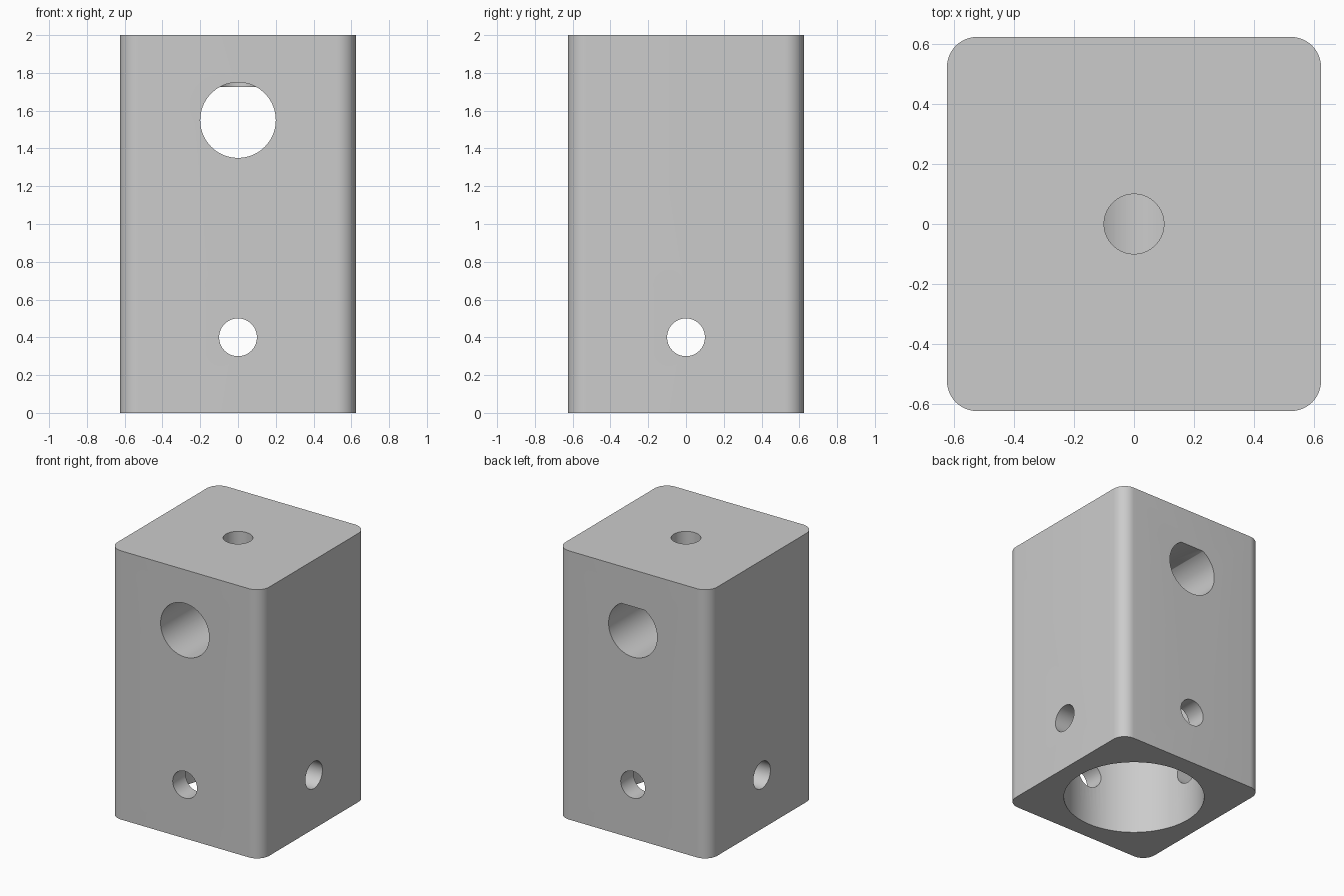
import bpy
import bmesh
import math
from mathutils import Matrix, Vector

old = bpy.data.objects.get("Cube")
if old:
    bpy.data.objects.remove(old, do_unlink=True)

WIDTH, HEIGHT, CORNER = 1.25, 2.0, 0.1
SHAFT_Z, SHAFT_R, FLAT_Z = 1.55, 0.2, 1.725
PIN_Z, PIN_R = 0.4, 0.1
BORE_R, BORE_DEPTH = 0.485, 1.0

grey = bpy.data.materials.new("plain grey")
grey.use_nodes = True
grey.diffuse_color = (0.6, 0.6, 0.6, 1)
grey.node_tree.nodes["Principled BSDF"].inputs["Base Color"].default_value = (0.6, 0.6, 0.6, 1)


def make_object(name, bm):
    mesh = bpy.data.meshes.new(name)
    bm.to_mesh(mesh)
    bm.free()
    mesh.materials.append(grey)
    obj = bpy.data.objects.new(name, mesh)
    bpy.context.collection.objects.link(obj)
    return obj


def cylinder(name, radius, start, end, flat_z=None):
    """Round cutter between two points, optionally cut flat on top."""
    start, end = Vector(start), Vector(end)
    axis = end - start
    bm = bmesh.new()
    turn = axis.to_track_quat("Z", "Y").to_matrix().to_4x4()
    bmesh.ops.create_cone(bm, cap_ends=True, segments=96, radius1=radius, radius2=radius,
                          depth=axis.length,
                          matrix=Matrix.Translation((start + end) / 2) @ turn)
    if flat_z is not None:
        geom = bm.verts[:] + bm.edges[:] + bm.faces[:]
        bmesh.ops.bisect_plane(bm, geom=geom, plane_co=(0, 0, flat_z),
                               plane_no=(0, 0, 1), clear_outer=True)
        bmesh.ops.holes_fill(bm, edges=[e for e in bm.edges if e.is_boundary])
        bmesh.ops.recalc_face_normals(bm, faces=bm.faces)
    obj = make_object(name, bm)
    obj.hide_render = True
    return obj


# Block with rounded upright edges
bm = bmesh.new()
bmesh.ops.create_cube(bm, size=1, matrix=Matrix.Translation((0, 0, HEIGHT / 2))
                      @ Matrix.Diagonal((WIDTH, WIDTH, HEIGHT, 1)))
upright = [e for e in bm.edges if abs(e.verts[0].co.z - e.verts[1].co.z) > 1]
bmesh.ops.bevel(bm, geom=upright, offset=CORNER, segments=12, profile=0.5, affect="EDGES")
block = make_object("mounting_block", bm)

# Shaft hole is round in front and flat-topped behind; pin holes cross the bore
cutters = [
    cylinder("bore_cutter", BORE_R, (0, 0, -0.1), (0, 0, BORE_DEPTH)),
    cylinder("shaft_rear_cutter", SHAFT_R, (0, -0.1, SHAFT_Z), (0, 1, SHAFT_Z), FLAT_Z),
    cylinder("shaft_front_cutter", SHAFT_R, (0, -1, SHAFT_Z), (0, 0, SHAFT_Z)),
    cylinder("set_screw_cutter", PIN_R, (0, 0, SHAFT_Z), (0, 0, HEIGHT + 0.1)),
    cylinder("side_pin_cutter", PIN_R, (-1, 0, PIN_Z), (1, 0, PIN_Z)),
    cylinder("front_pin_cutter", PIN_R, (0, -1, PIN_Z), (0, 1, PIN_Z)),
]

bpy.ops.object.select_all(action="DESELECT")
block.select_set(True)
bpy.context.view_layer.objects.active = block
for cutter in cutters:
    cut = block.modifiers.new(cutter.name, "BOOLEAN")
    cut.operation = "DIFFERENCE"
    cut.solver = "EXACT"
    cut.object = cutter
    bpy.ops.object.modifier_apply(modifier=cut.name)
for cutter in cutters:
    bpy.data.objects.remove(cutter, do_unlink=True)

bpy.ops.object.shade_smooth_by_angle(angle=math.radians(30))
